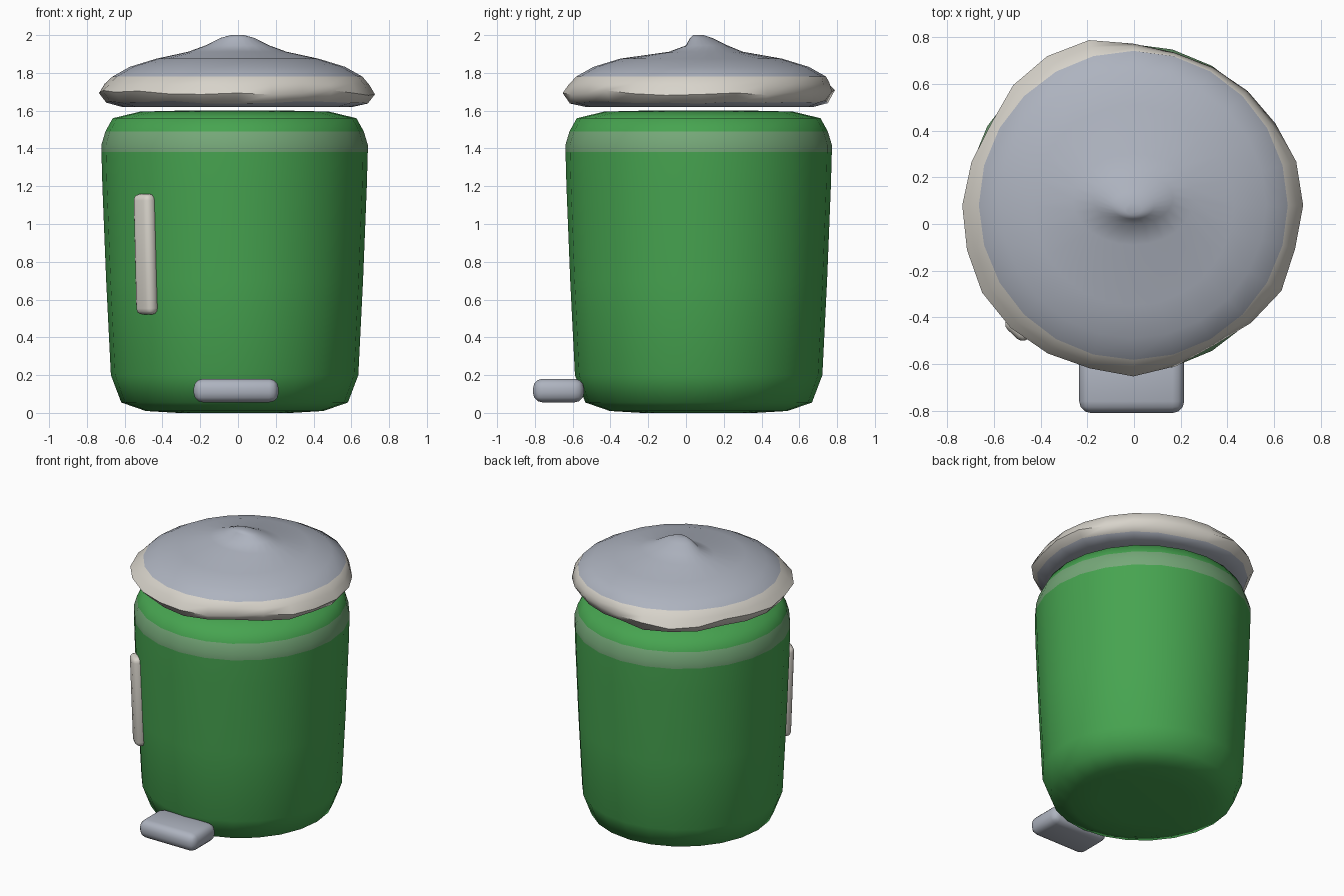
import bpy
import bmesh
import math
import random
from mathutils import Matrix

random.seed(4)
SEG = 24

cube = bpy.data.objects.get("Cube")
if cube:
    bpy.data.objects.remove(cube, do_unlink=True)


def material(name, rgb):
    m = bpy.data.materials.new(name)
    m.use_nodes = True
    col = (*rgb, 1)
    m.diffuse_color = col
    bsdf = next(n for n in m.node_tree.nodes if n.type == 'BSDF_PRINCIPLED')
    bsdf.inputs["Base Color"].default_value = col
    bsdf.inputs["Roughness"].default_value = 0.7
    return m


green = material("green", (0.062, 0.37, 0.08))
pale_green = material("pale green", (0.18, 0.39, 0.19))
grey = material("blue grey", (0.42, 0.45, 0.52))
cream = material("cream", (0.68, 0.65, 0.59))


def finish(name, bm, mats, angle=60):
    bmesh.ops.recalc_face_normals(bm, faces=bm.faces)
    me = bpy.data.meshes.new(name)
    bm.to_mesh(me)
    bm.free()
    for m in mats:
        me.materials.append(m)
    ob = bpy.data.objects.new(name, me)
    bpy.context.collection.objects.link(ob)
    bpy.ops.object.select_all(action='DESELECT')
    ob.select_set(True)
    bpy.context.view_layer.objects.active = ob
    bpy.ops.object.shade_smooth_by_angle(angle=math.radians(angle))
    return ob


def loft(name, rows, point, mats, rule):
    """Closed stack of rings; point(row, i) places a vertex, rule(k) picks the colour."""
    bm = bmesh.new()
    rings = [[bm.verts.new(point(row, i)) for i in range(SEG)] for row in rows]
    for k, (a, b) in enumerate(zip(rings, rings[1:])):
        for i in range(SEG):
            j = (i + 1) % SEG
            bm.faces.new((a[i], a[j], b[j], b[i])).material_index = rule(k)
    for ring in (rings[0], rings[-1]):
        bm.faces.new(ring)
    return finish(name, bm, mats)


def direction(i):
    t = math.tau * i / SEG
    return math.cos(t), math.sin(t)


# Bin body: radius and height of each ring, pale band near the shoulder
body = [(0.30, 0.0), (0.47, 0.01), (0.60, 0.055), (0.655, 0.20), (0.68, 0.70),
        (0.70, 1.20), (0.705, 1.38), (0.705, 1.42), (0.684, 1.49),
        (0.645, 1.56), (0.50, 1.595), (0.30, 1.60)]


def body_point(row, i):
    c, s = direction(i)
    return row[0] * c - 0.018, row[0] * s + 0.067, row[1]


loft("bin_body", body, body_point, [green, pale_green],
     lambda k: 1 if k in (6, 7) else 0)

# Lid: dented rim, low dome and an off-centre oval knob
rim = [.725, .72, .70, .69, .68, .675, .69, .73, .735, .725, .70, .715,
       .73, .735, .745, .74, .73, .72, .73, .71, .69, .71, .73, .715]
# radius, height, rim dent share, y shift, y squash, height jitter
lid = [(0.35, 1.62, 0, 0, 1, 0), (0.61, 1.62, .5, 0, 1, 0),
       (0.69, 1.645, 1, 0, 1, .008), (0.728, 1.695, 1, 0, 1, .014),
       (0.70, 1.74, .6, 0, 1, .006), (0.662, 1.78, 0, 0, 1, 0),
       (0.57, 1.832, 0, 0, 1, 0), (0.43, 1.875, 0, 0, 1, 0),
       (0.26, 1.912, 0, .025, .75, 0), (0.17, 1.945, 0, .03, .65, 0),
       (0.09, 1.985, 0, .0, .65, 0), (0.035, 2.0, 0, -.015, .8, 0)]


def lid_point(row, i):
    r, z, dent, shift, squash, jitter = row
    c, s = direction(i)
    r *= 1 + dent * (rim[i] / 0.725 - 1)
    return (r * c - 0.003, r * s * squash + 0.08 + shift,
            z + random.uniform(-jitter, jitter))


loft("lid", lid, lid_point, [grey, cream], lambda k: 1 if k in (2, 3, 4) else 0)


def rounded_block(name, size, place, mat, radius):
    bm = bmesh.new()
    bmesh.ops.create_cube(bm, size=1, matrix=Matrix.Diagonal((*size, 1)))
    bmesh.ops.bevel(bm, geom=bm.edges[:], offset=radius, segments=3,
                    profile=0.5, affect='EDGES')
    bmesh.ops.transform(bm, matrix=place, verts=bm.verts)
    return finish(name, bm, [mat])


# Foot pedal at the front
rounded_block("foot_pedal", (0.45, 0.27, 0.125),
              Matrix.Translation((-0.01, -0.675, 0.118)), grey, 0.05)

# Upright handle, turned to follow the curve of the body
rounded_block("side_handle", (0.125, 0.08, 0.64),
              Matrix.Translation((-0.487, -0.436, 0.84))
              @ Matrix.Rotation(math.radians(-43), 4, 'Z')
              @ Matrix.Rotation(math.radians(2), 4, 'X'), cream, 0.034)
